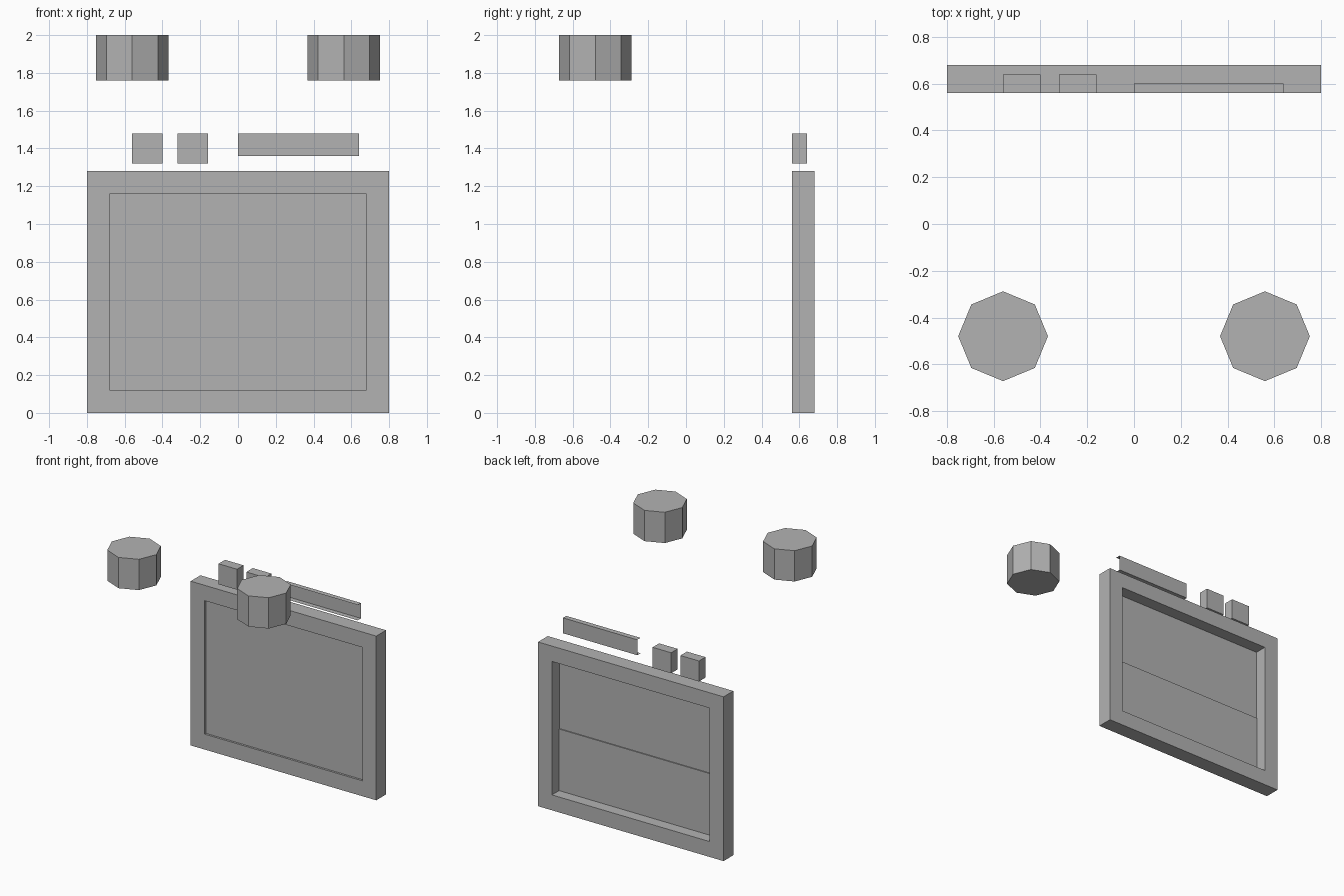
import bpy, bmesh, math

if "Cube" in bpy.data.objects:
    bpy.data.objects.remove(bpy.data.objects["Cube"])

grey = bpy.data.materials.new("plain grey")
grey.diffuse_color = (0.45, 0.45, 0.45, 1)
grey.use_nodes = True
grey.node_tree.nodes["Principled BSDF"].inputs["Base Color"].default_value = grey.diffuse_color


def finish(name, bm):
    mesh = bpy.data.meshes.new(name)
    bm.to_mesh(mesh)
    bm.free()
    mesh.materials.append(grey)
    obj = bpy.data.objects.new(name, mesh)
    bpy.context.collection.objects.link(obj)
    return obj


def box(name, x0, x1, y0, y1, z0, z1):
    bm = bmesh.new()
    bmesh.ops.create_cube(bm, size=1)
    for v in bm.verts:
        v.co = ((x0 + x1) / 2 + v.co.x * (x1 - x0),
                (y0 + y1) / 2 + v.co.y * (y1 - y0),
                (z0 + z1) / 2 + v.co.z * (z1 - z0))
    return finish(name, bm)


def ring(bm, y, hx, z0, z1):
    return [bm.verts.new((x, y, z)) for x, z in
            ((-hx, z0), (hx, z0), (hx, z1), (-hx, z1))]


# Rectangular frame: four rings joined around its cross-section
bm = bmesh.new()
rings = [ring(bm, 0.56, 0.8, 0, 1.28), ring(bm, 0.56, 0.68, 0.12, 1.16),
         ring(bm, 0.68, 0.68, 0.12, 1.16), ring(bm, 0.68, 0.8, 0, 1.28)]
for a, b in zip(rings, rings[1:] + rings[:1]):
    for i in range(4):
        j = (i + 1) % 4
        bm.faces.new((a[i], a[j], b[j], b[i]))
bmesh.ops.recalc_face_normals(bm, faces=bm.faces)
finish("frame", bm)

# Picture panel, thicker in its lower part on the back
bm = bmesh.new()
profile = [(0.576, 0.12), (0.592, 0.12), (0.592, 0.6),
           (0.584, 0.6), (0.584, 1.16), (0.576, 1.16)]
face = bm.faces.new([bm.verts.new((-0.68, y, z)) for y, z in profile])
out = bmesh.ops.extrude_face_region(bm, geom=[face])
for v in out["geom"]:
    if isinstance(v, bmesh.types.BMVert):
        v.co.x = 0.68
bmesh.ops.recalc_face_normals(bm, faces=bm.faces)
finish("picture_panel", bm)

# Two small blocks above the frame
for i, x in enumerate((-0.56, -0.32)):
    box(f"block_{i + 1}", x, x + 0.16, 0.56, 0.64, 1.32, 1.48)

# Thin channel strip, open at the front and at both ends
bm = bmesh.new()
section = [(0.56, 1.36), (0.60, 1.36), (0.60, 1.48), (0.56, 1.48)]
left, right = [[bm.verts.new((x, y, z)) for y, z in section] for x in (0, 0.64)]
for i in range(3):
    bm.faces.new((left[i], left[i + 1], right[i + 1], right[i]))
for f in bm.faces:
    f.normal_update()
    c = f.calc_center_median()
    if (c.y - 0.56) * f.normal.y + (c.z - 1.42) * f.normal.z < 0:
        f.normal_flip()
finish("channel_strip", bm)

# Two floating octagonal drums
for side, x in (("left", -0.56), ("right", 0.56)):
    bm = bmesh.new()
    bmesh.ops.create_cone(bm, cap_ends=True, segments=8,
                          radius1=0.192, radius2=0.192, depth=0.24)
    bmesh.ops.translate(bm, verts=bm.verts, vec=(x, -0.48, 1.88))
    finish(f"drum_{side}", bm)
